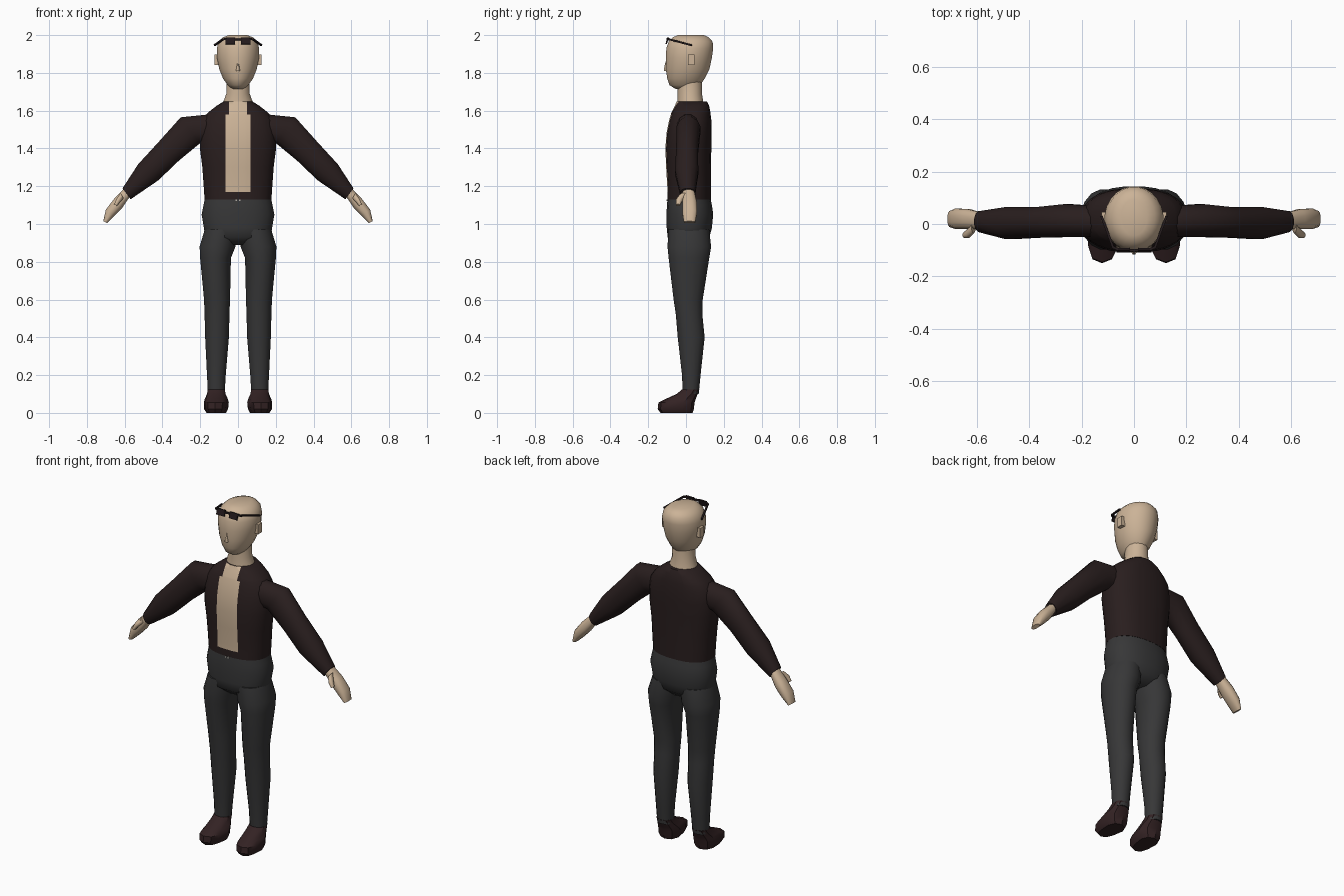
import bpy, bmesh, math
from mathutils import Vector, Matrix

cube = bpy.data.objects.get("Cube")
if cube:
    bpy.data.objects.remove(cube, do_unlink=True)


def material(name, rgb):
    m = bpy.data.materials.new(name)
    m.use_nodes = True
    m.diffuse_color = (*rgb, 1)
    m.node_tree.nodes["Principled BSDF"].inputs["Base Color"].default_value = (*rgb, 1)
    return m


SKIN = material("skin", (0.60, 0.45, 0.31))
JACKET = material("dark_brown_cloth", (0.022, 0.013, 0.013))
TROUSERS = material("charcoal_cloth", (0.038, 0.038, 0.039))
LEATHER = material("brown_leather", (0.033, 0.016, 0.017))
BLACK = material("black_plastic", (0.016, 0.010, 0.011))
METAL = material("buckle_metal", (0.45, 0.42, 0.38))


def finish(name, bm, mats, angle=55):
    bmesh.ops.recalc_face_normals(bm, faces=bm.faces[:])
    mesh = bpy.data.meshes.new(name)
    bm.to_mesh(mesh)
    bm.free()
    for m in mats:
        mesh.materials.append(m)
    ob = bpy.data.objects.new(name, mesh)
    bpy.context.collection.objects.link(ob)
    bpy.ops.object.select_all(action='DESELECT')
    ob.select_set(True)
    bpy.context.view_layer.objects.active = ob
    bpy.ops.object.shade_smooth_by_angle(angle=math.radians(angle))
    return ob


def loft(rings, n=16, power=2.0, side=1):
    """Skin superellipse rings, each given as centre, half axis u, half axis v."""
    def bulge(t):
        return math.copysign(abs(t) ** (2 / power), t)
    bm = bmesh.new()
    loops = []
    for c, u, v in rings:
        loop = []
        for i in range(n):
            a = 2 * math.pi * (i + 0.5) / n
            p = Vector(c) + Vector(u) * bulge(math.cos(a)) + Vector(v) * bulge(math.sin(a))
            loop.append(bm.verts.new((p.x * side, p.y, p.z)))
        loops.append(loop)
    for a, b in zip(loops, loops[1:]):
        for i in range(n):
            j = (i + 1) % n
            bm.faces.new((a[i], a[j], b[j], b[i]))
    bm.faces.new(loops[0])
    bm.faces.new(loops[-1])
    return bm


def level(z, x0, x1, y0, y1):
    """Horizontal ring from its extents."""
    return (((x0 + x1) / 2, (y0 + y1) / 2, z), ((x1 - x0) / 2, 0, 0), (0, (y1 - y0) / 2, 0))


def slanted(xt, zt, xb, zb, y0, y1):
    """Limb ring from its top point, bottom point and depth."""
    return (((xt + xb) / 2, (y0 + y1) / 2, (zt + zb) / 2),
            ((xt - xb) / 2, 0, (zt - zb) / 2), (0, (y1 - y0) / 2, 0))


def box(name, centre, size, mat, rot=None):
    bm = bmesh.new()
    m = Matrix.Translation(centre) @ (rot or Matrix()) @ Matrix.Diagonal((*size, 1))
    bmesh.ops.create_cube(bm, size=1, matrix=m)
    return finish(name, bm, [mat], 30)


def bar(name, a, b, thick, mat):
    a, b = Vector(a), Vector(b)
    rot = (b - a).to_track_quat('Z', 'Y').to_matrix().to_4x4()
    return box(name, (a + b) / 2, (thick, thick, (b - a).length), mat, rot)


# Head and neck
head = [(1.715, .035, -.055, .05), (1.735, .055, -.088, .075), (1.77, .08, -.1, .1),
        (1.82, .1, -.108, .125), (1.88, .112, -.108, .138), (1.93, .113, -.105, .145),
        (1.965, .103, -.093, .142), (1.988, .08, -.07, .122), (2.0, .05, -.045, .095)]
finish("head", loft([level(z, -w, w, f, b) for z, w, f, b in head], 24), [SKIN])
neck = [(1.60, .085, -.05, .1), (1.65, .078, -.045, .092), (1.69, .063, -.045, .086),
        (1.76, .06, -.045, .085)]
finish("neck", loft([level(z, -w, w, f, b) for z, w, f, b in neck]), [SKIN])
nose = [(1.81, .012, -.117, -.09), (1.825, .009, -.117, -.09), (1.86, .004, -.109, -.09)]
finish("nose", loft([level(z, -w, w, f, b) for z, w, f, b in nose], 8), [SKIN])

# Open jacket, with the bare chest cut into its front
torso = [(1.13, .178, -.1, .133), (1.2, .183, -.1, .133), (1.3, .19, -.106, .133),
         (1.4, .203, -.11, .135), (1.48, .203, -.104, .137), (1.55, .19, -.09, .135),
         (1.59, .16, -.078, .13), (1.625, .115, -.06, .123), (1.648, .078, -.05, .112)]
bm = loft([level(z, -w, w, f, b) for z, w, f, b in torso], 24, 2.4)
cuts = [((s * w, 0, 0), (1, 0, 0)) for s in (-1, 1) for w in (.048, .066)]
cuts += [((0, 0, z), (0, 0, 1)) for z in (1.17, 1.58)]
for co, no in cuts:
    bmesh.ops.bisect_plane(bm, geom=bm.verts[:] + bm.edges[:] + bm.faces[:],
                           plane_co=co, plane_no=no)
for f in bm.faces:
    c = f.calc_center_median()
    half = .066 if c.z < 1.58 else .048
    f.material_index = int(c.y < -.02 and c.z > 1.17 and abs(c.x) < half)
finish("jacket_body", bm, [JACKET, SKIN])

# Trouser hips and buckle
hips = [(.89, .1, -.05, .08), (.93, .175, -.098, .125), (.98, .182, -.103, .138),
        (1.05, .194, -.104, .145), (1.1, .184, -.102, .138), (1.135, .177, -.098, .131)]
finish("trouser_hips", loft([level(z, -w, w, f, b) for z, w, f, b in hips], 24, 2.3), [TROUSERS])
for x in (-.009, .009):
    box("buckle_stud", (x, -.1, 1.126), (.007, .008, .009), METAL)

LEG = [(.97, .0, .178, -.095, .125), (.88, .012, .205, -.1, .135), (.82, .036, .202, -.094, .125),
       (.6, .041, .181, -.067, .09), (.52, .044, .178, -.055, .088), (.4, .047, .175, -.045, .1),
       (.2, .064, .165, -.022, .078), (.1, .07, .16, -.018, .068)]
SHOE = [(0, .062, .168, -.135, .035), (.02, .05, .182, -.15, .042), (.055, .046, .184, -.146, .045),
        (.075, .052, .178, -.105, .052), (.1, .064, .166, -.05, .062), (.125, .068, .162, -.02, .072)]
ARM = [(.13, 1.585, .13, 1.43, -.05, .07), (.305, 1.567, .2, 1.425, -.052, .078),
       (.42, 1.438, .31, 1.335, -.054, .066), (.53, 1.318, .42, 1.23, -.06, .067),
       (.612, 1.19, .568, 1.13, -.032, .05)]
HAND = [(.6, 1.19, .575, 1.14, -.02, .045), (.655, 1.136, .612, 1.085, -.02, .058),
        (.7, 1.077, .655, 1.04, -.02, .06), (.714, 1.015, .693, 1.005, -.012, .05)]
THUMB = [(.622, 1.165, .605, 1.135, -.035, .01), (.642, 1.137, .624, 1.115, -.054, -.018),
         (.656, 1.105, .64, 1.095, -.054, -.03)]
for s, who in ((1, "left"), (-1, "right")):
    # Legs, with shoes turned slightly outward
    finish(who + "_trouser_leg", loft([level(*r) for r in LEG], 16, 2.1, s), [TROUSERS])
    shoe = loft([level(*r) for r in SHOE], 10, 2.5, s)
    for v in shoe.verts:
        if v.co.y < -.03:
            v.co.x += s * (-.03 - v.co.y) * .06
            v.co.x = s * .118 + (v.co.x - s * .118) * .85
    finish(who + "_shoe", shoe, [LEATHER], 35)

    # Sleeve, hand and thumb
    finish(who + "_sleeve", loft([slanted(*r) for r in ARM], 12, 2.2, s), [JACKET])
    finish(who + "_hand", loft([slanted(*r) for r in HAND], 12, 2.4, s), [SKIN])
    finish(who + "_thumb", loft([slanted(*r) for r in THUMB], 8, 2.2, s), [SKIN])

    # Ear, and glasses pushed up on the brow
    box(who + "_ear", (s * .113, .028, 1.87), (.024, .036, .056), SKIN)
    tilt = Matrix.Rotation(math.radians(-16), 4, 'X')
    box(who + "_lens", (s * .041, -.1, 1.97), (.052, .008, .036), BLACK, tilt)
    bar(who + "_glasses_hinge", (s * .06, -.098, 1.98), (s * .082, -.088, 1.977), .01, BLACK)
    bar(who + "_glasses_arm", (s * .08, -.09, 1.978), (s * .124, .03, 1.946), .009, BLACK)
bar("glasses_bridge", (-.02, -.1, 1.977), (.02, -.1, 1.977), .009, BLACK)
